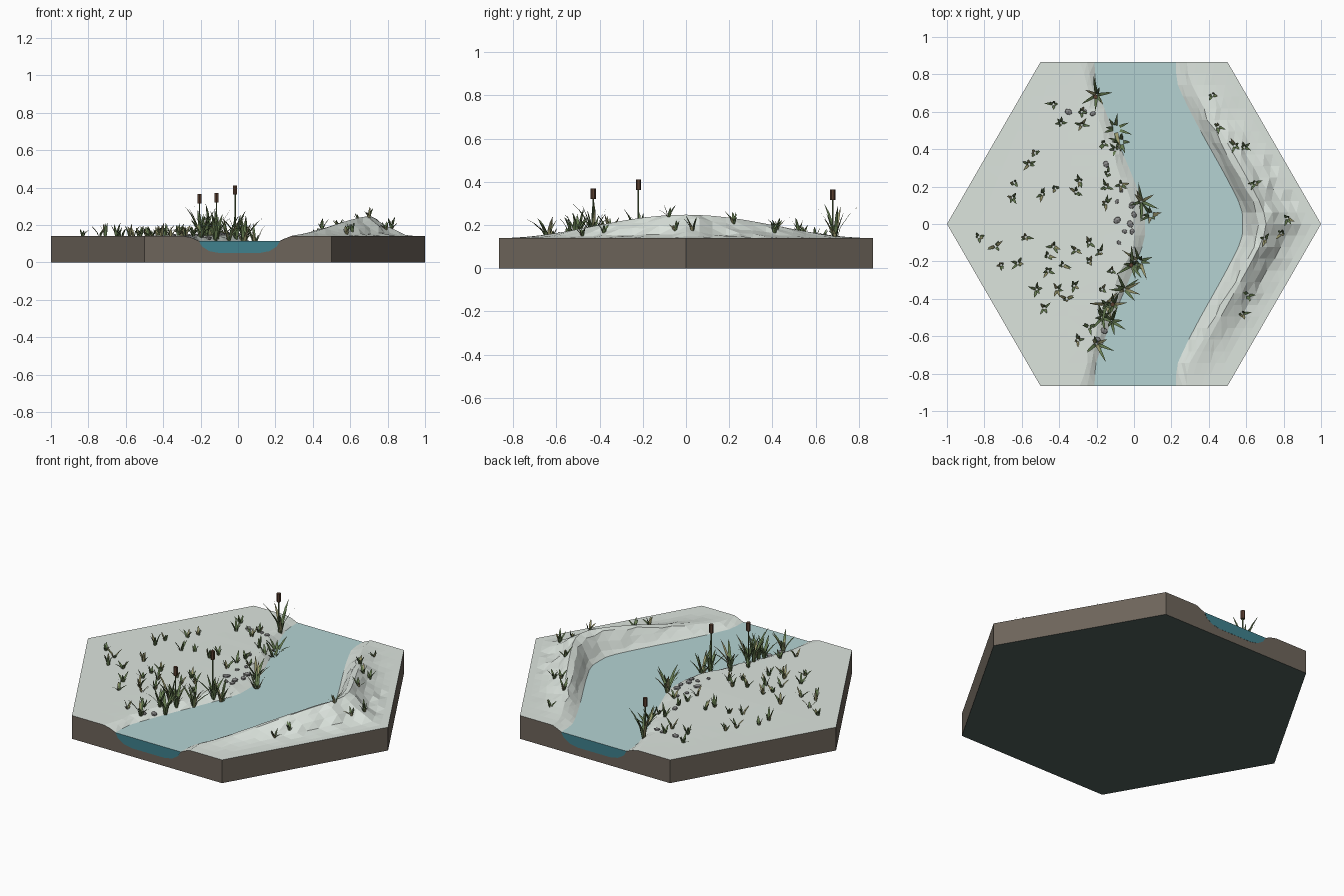
import bpy, bmesh, math, random
from mathutils import Vector, Matrix
from mathutils.bvhtree import BVHTree

if "Cube" in bpy.data.objects:
    bpy.data.objects.remove(bpy.data.objects["Cube"])

random.seed(7)
H = math.sqrt(3) / 2
TOP, WATER = 0.14, 0.115
ROWS = 28


def material(name, rgb):
    m = bpy.data.materials.new(name)
    m.diffuse_color = (*rgb, 1)
    m.use_nodes = True
    m.node_tree.nodes["Principled BSDF"].inputs["Base Color"].default_value = m.diffuse_color
    return m


SOIL = material("soil", (0.155, 0.13, 0.105))
TURF = material("turf", (0.72, 0.78, 0.73))
UNDER = material("underside", (0.078, 0.115, 0.105))
RIVER = material("river_surface", (0.46, 0.65, 0.65))
DEEP = material("river_depth", (0.05, 0.22, 0.27))
GREEN = material("leaf_green", (0.13, 0.20, 0.08))
OLIVE = material("leaf_olive", (0.32, 0.31, 0.15))
BROWN = material("cattail_brown", (0.10, 0.05, 0.03))
STONE = material("stone", (0.25, 0.25, 0.25))


def finish(name, bm, mats):
    me = bpy.data.meshes.new(name)
    bm.to_mesh(me)
    bm.free()
    for m in mats:
        me.materials.append(m)
    ob = bpy.data.objects.new(name, me)
    bpy.context.collection.objects.link(ob)
    return ob


def bend(y):
    return 0.5 * (1 + math.cos(math.pi * abs(y) / H))


def banks(y):
    s = min(1, max(0, (0.76 - abs(y)) / 0.68))
    s = 0.75 * s + 0.25 * bend(y) ** 1.2
    return -0.21 + 0.27 * s, 0.225 + 0.355 * s


BED = [(0, WATER), (0.04, 0.085), (0.13, 0.06), (0.25, 0.05), (0.5, 0.05),
       (0.75, 0.05), (0.87, 0.06), (0.96, 0.085), (1, WATER)]
HILL = [(0.06, 0.15), (0.13, 0.5), (0.21, 0.85), (0.3, 1), (0.4, 0.8),
        (0.5, 0.5), (0.62, 0.2), (0.75, 0.03), (0.88, 0), (1, 0)]


def section(y):
    """Cross-section of the land at y: plateau, river bed, outer ridge."""
    wl, wr = banks(y)
    edge = 1 - abs(y) / math.sqrt(3)
    inner = abs(y) < H - 0.01
    lip = wl - (random.uniform(0.045, 0.08) if inner else 0.08)
    pts = []
    for i in range(7):
        u = i / 6
        z = TOP + 0.008 * u * u * bend(y)
        pts.append((-edge + (lip + edge) * u, z))
    pts.append(((wl + lip) / 2, 0.132))
    first = len(pts)
    pts += [(wl + (wr - wl) * u, z) for u, z in BED]
    last = len(pts)
    for u, k in HILL:
        low = TOP - 0.025 * max(0, 1 - u / 0.2)
        jit = random.uniform(-0.009, 0.009) if inner and 0 < k < 1 else 0
        z = low + (0.108 * k + jit) * bend(y)
        x = wr + (edge - wr) * u + (jit if u < 0.7 else 0)
        pts.append((x, z))
    return pts, first, last


# Land: lofted top, walls dropped to the ground, flat underside
ys = [-H + 2 * H * j / ROWS for j in range(ROWS + 1)]
secs = [section(y) for y in ys]
bm = bmesh.new()
grid = [[bm.verts.new((x, y, z)) for x, z in s[0]] for y, s in zip(ys, secs)]
for a, b in zip(grid, grid[1:]):
    for i in range(len(a) - 1):
        bm.faces.new((a[i], a[i + 1], b[i + 1], b[i])).material_index = 1
bmesh.ops.triangulate(bm, faces=bm.faces[:])
land_tree = BVHTree.FromBMesh(bm)
rim = [e for e in bm.edges if e.is_boundary]
ext = bmesh.ops.extrude_edge_only(bm, edges=rim)["geom"]
for g in ext:
    if isinstance(g, bmesh.types.BMVert):
        g.co.z = 0
    elif isinstance(g, bmesh.types.BMFace):
        g.material_index = 0
low = [e for e in ext if isinstance(e, bmesh.types.BMEdge)
       and all(v.co.z < 1e-6 for v in e.verts)]
bmesh.ops.contextual_create(bm, geom=low)
bmesh.ops.recalc_face_normals(bm, faces=bm.faces[:])
for f in bm.faces:
    if len(f.verts) == 4:
        f.material_index = 0
    elif all(v.co.z < 1e-6 for v in f.verts):
        f.material_index = 2
finish("river_land", bm, [SOIL, TURF, UNDER])

# Water: flat surface with end walls that follow the bed
bm = bmesh.new()
prev = None
for j, (y, (pts, a, b)) in enumerate(zip(ys, secs)):
    yy = y * 1.001 if j in (0, ROWS) else y
    row = [bm.verts.new((pts[a][0], yy, WATER)), bm.verts.new((pts[b - 1][0], yy, WATER))]
    if prev:
        bm.faces.new((prev[0], prev[1], row[1], row[0]))
    if j in (0, ROWS):
        bed = [bm.verts.new((x, yy, z)) for x, z in pts[a + 1:b - 1]]
        f = bm.faces.new([row[0], *bed, row[1]])
        f.material_index = 1
        if j:
            f.normal_flip()
    prev = row
finish("river_water", bm, [RIVER, DEEP])


def ground(x, y):
    hit = land_tree.ray_cast(Vector((x, y, 1)), Vector((0, 0, -1)))[0]
    return hit.z if hit else TOP


def tuft(bm, x, y, height, spread, blades, width):
    """Uneven star of tapering leaves that arch outward."""
    z = ground(x, y) - 0.004
    turn = random.uniform(0, 6.28)
    for i in range(blades):
        a = turn + 6.28 * i / blades + random.uniform(-0.6, 0.6)
        d = Vector((math.cos(a), math.sin(a), 0))
        side = Vector((-d.y, d.x, 0)) * width / 2
        h = height * random.uniform(0.5, 1.0)
        r = spread * random.uniform(0.3, 1.1)
        rings = []
        for t, w in ((0, 0.7), (0.35, 1), (0.7, 0.7)):
            c = Vector((x, y, z + h * (1.3 * t - 0.3 * t * t))) + d * (0.005 + r * t ** 1.6)
            rings.append((bm.verts.new(c - side * w), bm.verts.new(c + side * w)))
        tip = bm.verts.new(Vector((x, y, z + h)) + d * r)
        m = 1 if random.random() < 0.25 else 0
        for p, q in zip(rings, rings[1:]):
            bm.faces.new((p[0], p[1], q[1], q[0])).material_index = m
        bm.faces.new((*rings[-1], tip)).material_index = m


# Short grass over the plateau and the ridge
PLATEAU = [(-.43, .64), (-.28, .6), (-.39, .54), (-.28, .53), (-.16, .43), (-.1, .4), (-.53, .38),
           (-.56, .32), (-.64, .22), (-.42, .19), (-.49, .16), (-.65, .14), (-.29, .23), (-.31, .17),
           (-.14, .27), (-.15, .11), (-.07, .21), (-.15, .2), (-.83, -.07), (-.74, -.12), (-.71, -.22),
           (-.58, -.07), (-.62, -.21), (-.43, -.12), (-.46, -.17), (-.38, -.22), (-.46, -.25),
           (-.31, -.14), (-.24, -.1), (-.18, -.15), (-.24, -.2), (-.12, -.25), (-.52, -.35),
           (-.41, -.35), (-.32, -.33), (-.48, -.45), (-.36, -.4), (-.24, -.55), (-.3, -.62), (-.17, -.35)]
RIDGE = [(.42, .69), (.45, .52), (.54, .42), (.59, .41), (.65, .22), (.82, .03), (.79, -.05),
         (.7, -.08), (.61, -.38), (.58, -.48)]
for name, spots in (("plateau_grass", PLATEAU), ("ridge_grass", RIDGE)):
    bm = bmesh.new()
    for x, y in spots:
        tuft(bm, x, y, random.uniform(0.05, 0.085), 0.046, 5, 0.014)
    finish(name, bm, [GREEN, OLIVE])

# Tall reeds along the inner bank
REEDS = [(-.2, .69), (-.1, .51), (-.07, .44), (.04, .12), (.09, .05), (.03, -.2), (-.01, -.22),
         (-.05, -.35), (-.15, -.43), (-.11, -.43), (-.12, -.52), (-.17, -.5), (-.2, -.64)]
bm = bmesh.new()
for x, y in REEDS:
    tall = 0.11 if abs(y + .64) < .01 or y > .4 and y < .6 else random.uniform(0.14, 0.19)
    tuft(bm, x, y, tall, 0.105, 8, 0.017)
finish("bank_reeds", bm, [GREEN, OLIVE])

# Cattails: thin stalk and stubby head
bm = bmesh.new()
for x, y, top in ((-.205, .68, .365), (-.115, -.43, .37), (-.015, -.22, .412)):
    z = ground(x, y)
    for r, lo, hi, m in ((0.0035, z, top - 0.04, 0), (0.0125, top - 0.05, top, 1)):
        vs = bmesh.ops.create_cone(bm, cap_ends=True, segments=6, radius1=r, radius2=r, depth=hi - lo,
                                   matrix=Matrix.Translation((x, y, (lo + hi) / 2)))["verts"]
        for f in {f for v in vs for f in v.link_faces}:
            f.material_index = m
finish("cattails", bm, [GREEN, BROWN])

# Pebbles on the inner bank
PEBBLES = [(-.35, .6), (-.26, .6), (-.22, .59), (-.01, .1), (0, .05), (-.02, 0), (-.01, -.04),
           (-.05, -.04), (-.09, .02), (-.09, .12), (-.1, -.53), (-.16, -.57), (-.08, -.1),
           (-.15, .32), (-.2, -.62), (-.07, .18)]
bm = bmesh.new()
for x, y in PEBBLES:
    r = random.uniform(0.014, 0.024)
    mat = (Matrix.Translation((x, y, ground(x, y) + 0.003)) @ Matrix.Rotation(random.uniform(0, 3), 4, 'Z')
           @ Matrix.Diagonal((r, r * 0.75, r * 0.5, 1)))
    bmesh.ops.create_icosphere(bm, subdivisions=1, radius=1, matrix=mat)
finish("pebbles", bm, [STONE])
